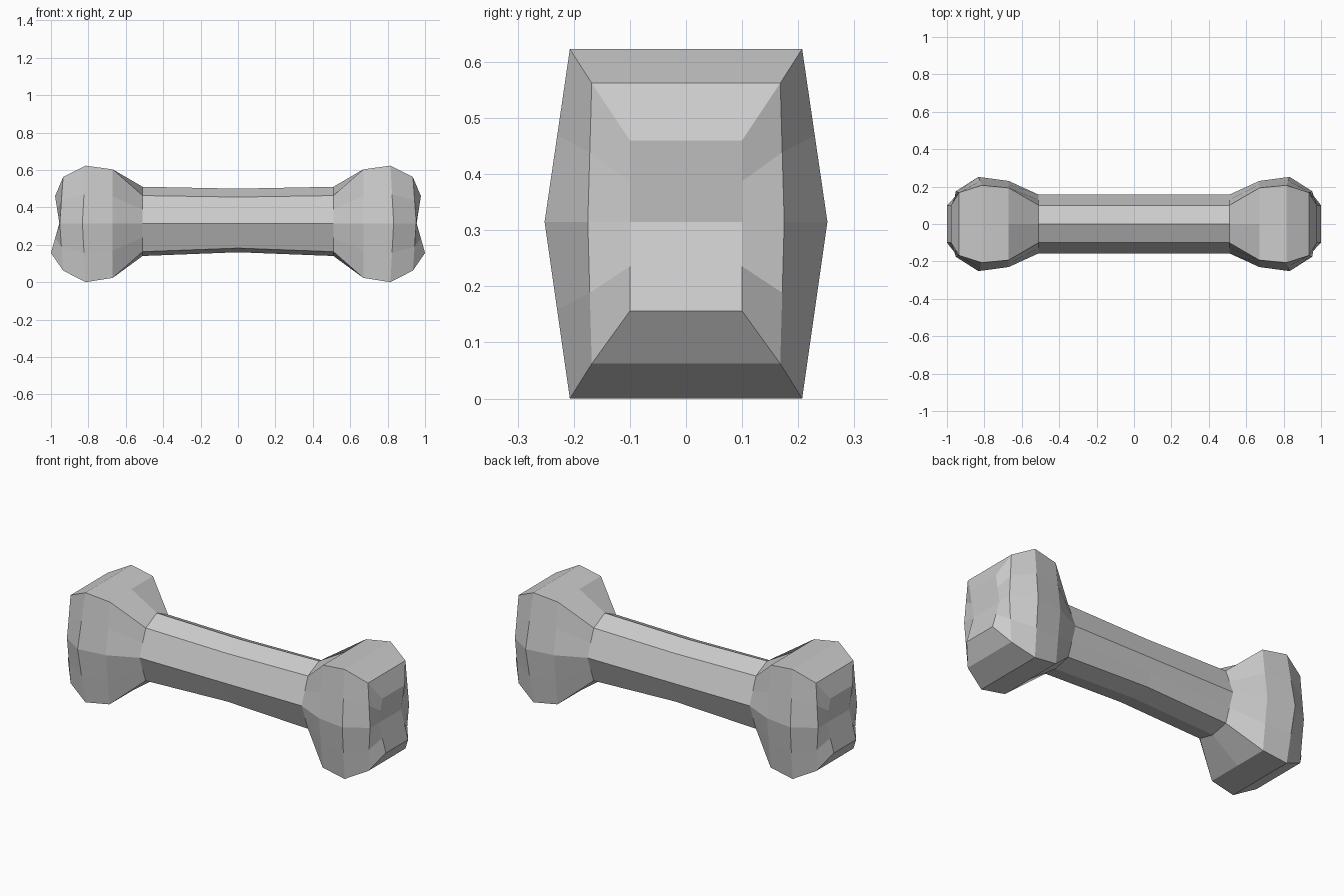
import bpy, bmesh

if "Cube" in bpy.data.objects:
    bpy.data.objects.remove(bpy.data.objects["Cube"])

ZS = 0.315  # height of the widest side line

# Each station: (x at top, x at side, x at bottom), top ridge z, corner (y, z),
# side half width, lower corner (y, z), bottom ridge z
STATIONS = [
    ((0.00, 0.00, 0.00), 0.50, (0.10, 0.455), 0.157, (0.10, 0.182), 0.16),   # shaft middle
    ((0.51, 0.51, 0.51), 0.51, (0.10, 0.463), 0.157, (0.10, 0.163), 0.14),   # shaft end
    ((0.67, 0.67, 0.67), 0.603, (0.193, 0.603), 0.23, (0.197, 0.023), 0.023),
    ((0.815, 0.832, 0.815), 0.623, (0.207, 0.623), 0.252, (0.207, 0.0), 0.0),  # widest
    ((0.935, 0.953, 0.935), 0.562, (0.168, 0.562), 0.175, (0.168, 0.062), 0.062),
    ((0.978, 0.955, 1.00), 0.46, (0.10, 0.46), 0.10, (0.10, 0.156), 0.156),  # end face
]


def ring_points(station, sign):
    (xt, xs, xb), top, (cy, cz), sy, (by, bz), bottom = station
    half = [
        (xt, 0, top), (xt, cy, cz),
        ((xt + xs) / 2, (cy + sy) / 2, (cz + ZS) / 2),
        (xs, sy, ZS),
        ((xb + xs) / 2, (by + sy) / 2, (bz + ZS) / 2),
        (xb, by, bz), (xb, 0, bottom),
    ]
    full = half + [(x, -y, z) for x, y, z in half[5:0:-1]]
    return [(sign * x, y, z) for x, y, z in full]


bm = bmesh.new()
order = [(s, -1) for s in reversed(STATIONS[1:])] + [(s, 1) for s in STATIONS]
rings = [[bm.verts.new(p) for p in ring_points(s, sign)] for s, sign in order]

# Skin of the bone
for a, b in zip(rings, rings[1:]):
    for i in range(12):
        j = (i + 1) % 12
        bm.faces.new((a[i], a[j], b[j], b[i]))

# Hollowed end faces, in strips across the width
for r in (rings[0], rings[-1]):
    for strip in ((11, 0, 1, 2, 10), (10, 2, 3, 9), (9, 3, 4, 8), (8, 4, 5, 6, 7)):
        bm.faces.new([r[i] for i in strip])

bmesh.ops.recalc_face_normals(bm, faces=bm.faces)
mesh = bpy.data.meshes.new("bone")
bm.to_mesh(mesh)
bm.free()
bpy.context.collection.objects.link(bpy.data.objects.new("bone", mesh))
